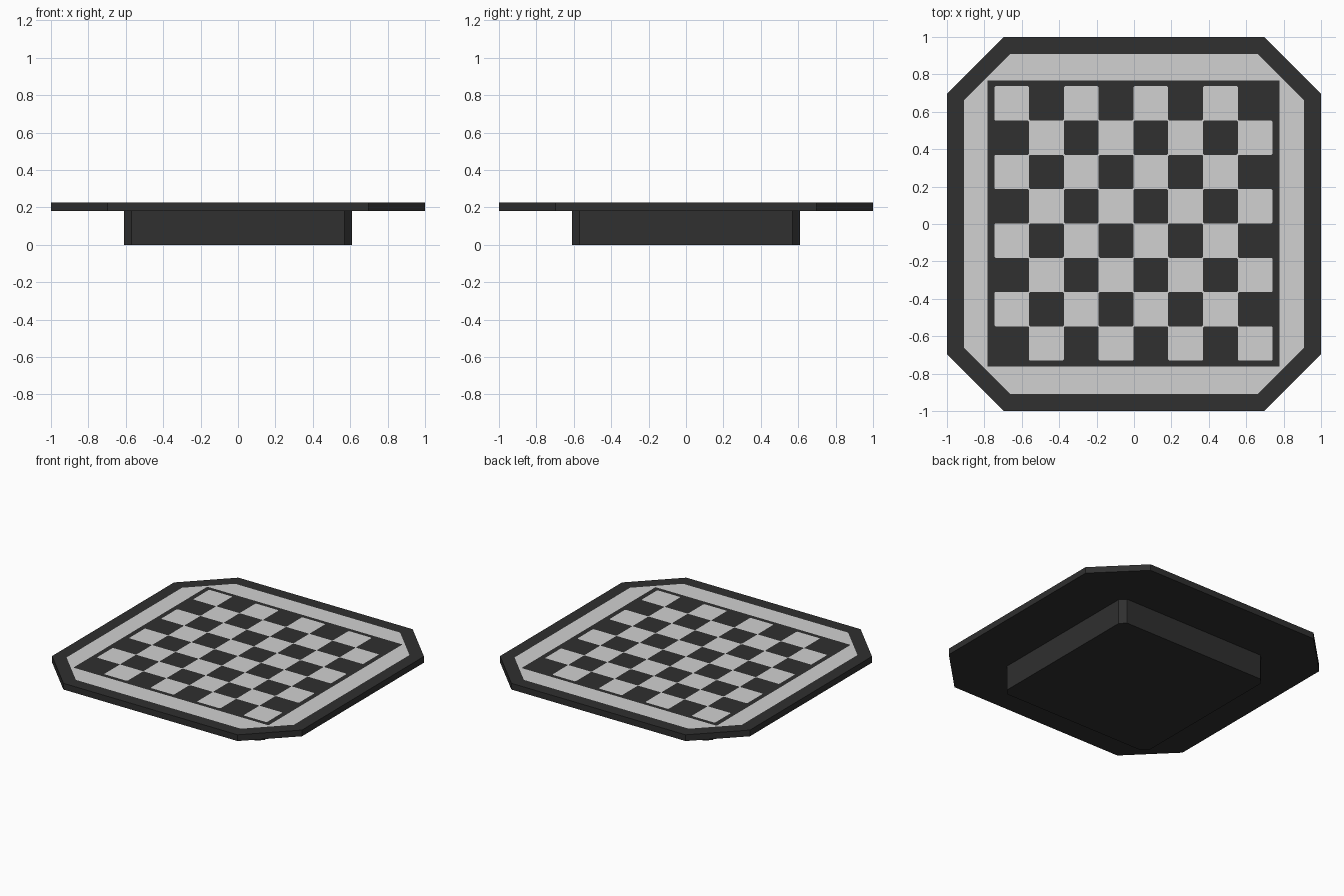
import bpy, bmesh

if "Cube" in bpy.data.objects:
    bpy.data.objects.remove(bpy.data.objects["Cube"])


def material(name, rgb):
    m = bpy.data.materials.new(name)
    m.diffuse_color = (*rgb, 1)
    m.use_nodes = True
    m.node_tree.nodes["Principled BSDF"].inputs["Base Color"].default_value = m.diffuse_color
    return m


DARK = material("charcoal", (0.029, 0.029, 0.029))
LIGHT = material("light grey", (0.64, 0.64, 0.64))
BASE_TOP, TOP = 0.18, 0.225


def finish(name, bm):
    me = bpy.data.meshes.new(name)
    bm.to_mesh(me)
    bm.free()
    me.materials.append(DARK)
    me.materials.append(LIGHT)
    ob = bpy.data.objects.new(name, me)
    bpy.context.collection.objects.link(ob)
    return ob


def octagon(h, c):
    # square of half size h with corners cut back to c, anticlockwise
    return [(c, -h), (h, -c), (h, c), (c, h), (-c, h), (-h, c), (-h, -c), (-c, -h)]


def ring(bm, pts, z):
    return [bm.verts.new((x, y, z)) for x, y in pts]


def bridge(bm, a, b):
    n = len(a)
    for i in range(n):
        bm.faces.new((a[i], a[(i + 1) % n], b[(i + 1) % n], b[i]))


# Pedestal with narrow chamfered corners
bm = bmesh.new()
low, high = ring(bm, octagon(0.61, 0.57), 0), ring(bm, octagon(0.61, 0.57), BASE_TOP)
bridge(bm, low, high)
bm.faces.new(low[::-1])
bm.faces.new(high)
finish("pedestal", bm)

# Playing field grid lines: narrow frame, eight squares, narrow frame
xs = [-0.783] + [-0.747 + 0.186 * i for i in range(9)] + [0.778]
ys = [-0.763] + [-0.731 + 0.1835 * i for i in range(9)] + [0.768]

# Octagonal top: underside, edge, dark rim and light border around the field
bm = bmesh.new()
under = ring(bm, octagon(1, 0.697), BASE_TOP)
edge = ring(bm, octagon(1, 0.697), TOP)
inner = ring(bm, octagon(0.91, 0.66), TOP)
bm.faces.new(under[::-1])
bridge(bm, under, edge)
bridge(bm, edge, inner)
hole = ring(bm, [(xs[-1], ys[0]), (xs[-1], ys[-1]), (xs[0], ys[-1]), (xs[0], ys[0])], TOP)
for i in range(4):
    a, b, c = inner[2 * i], inner[2 * i + 1], inner[(2 * i + 2) % 8]
    for f in (bm.faces.new((a, b, hole[i])),
              bm.faces.new((b, c, hole[(i + 1) % 4], hole[i]))):
        f.material_index = 1
finish("octagonal_top", bm)

# Checkered field, flush with the border
bm = bmesh.new()
grid = [[bm.verts.new((x, y, TOP)) for y in ys] for x in xs]
for i in range(10):
    for j in range(10):
        f = bm.faces.new((grid[i][j], grid[i + 1][j], grid[i + 1][j + 1], grid[i][j + 1]))
        inside = 1 <= i <= 8 and 1 <= j <= 8
        f.material_index = int(inside and (i + j) % 2 == 1)
# clipped square corners, joined in the light colour inside the field
corners = [grid[i][j] for i in range(1, 10) for j in range(1, 10)]
bmesh.ops.bevel(bm, geom=corners, offset=0.006, segments=1, affect='VERTICES')
for f in bm.faces:
    if f.calc_area() < 0.0004:
        p = f.calc_center_median()
        f.material_index = int(xs[1] + 0.05 < p.x < xs[9] - 0.05
                               and ys[1] + 0.05 < p.y < ys[9] - 0.05)
finish("checkered_field", bm)
